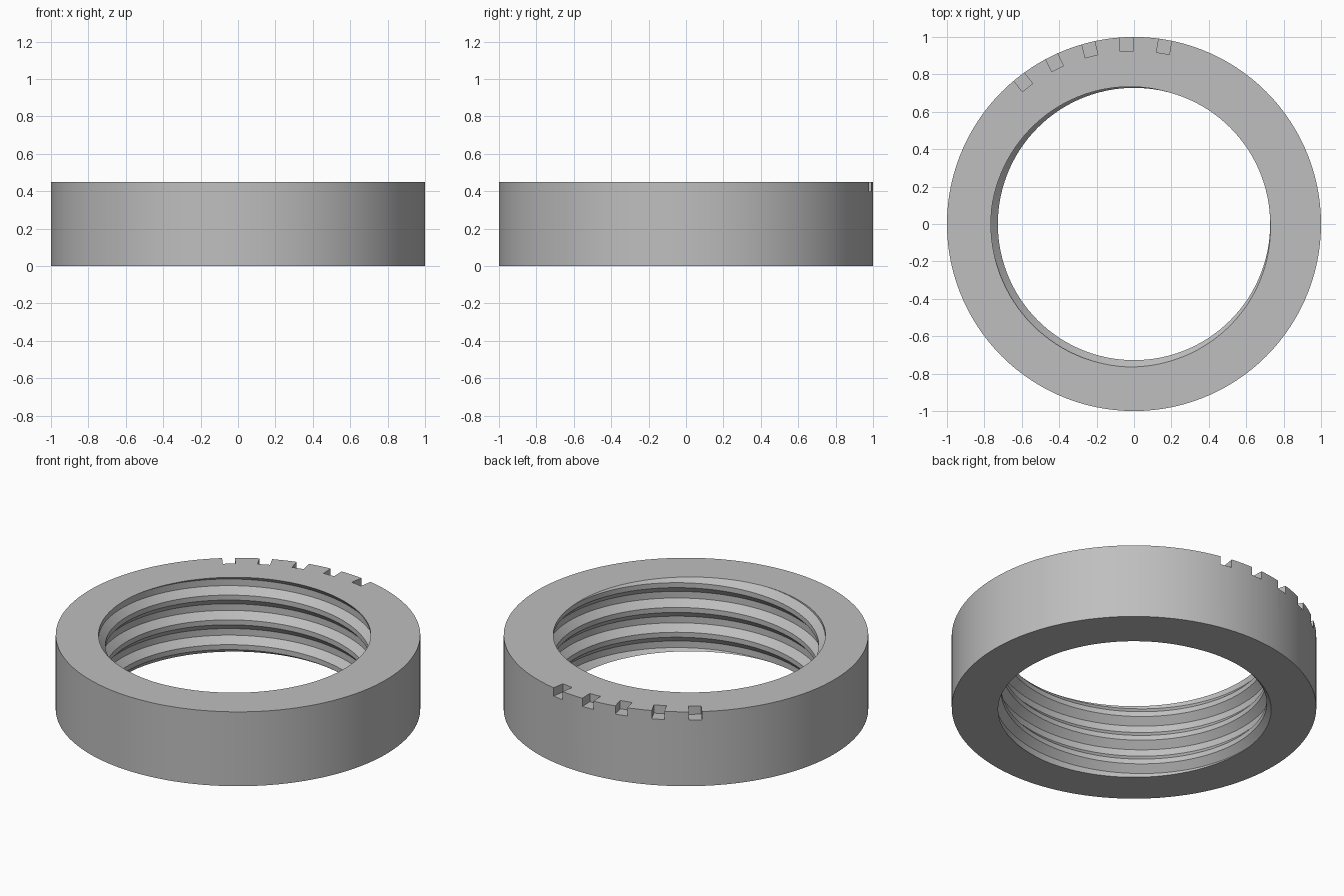
import bpy, bmesh, math

if "Cube" in bpy.data.objects:
    bpy.data.objects.remove(bpy.data.objects["Cube"])

R_OUT, R_ROOT, R_CREST = 1.0, 0.765, 0.728   # outer wall, thread root, thread crest
HEIGHT, PITCH, SEG = 0.45, 0.15, 120
NOTCH_ANGLES = [80.4, 92.4, 104.2, 116.2, 128.0]

# One pitch of the thread: (height offset from crest centre, radius)
PROFILE = [(-0.055, R_ROOT), (-0.015, R_CREST), (0.015, R_CREST), (0.055, R_ROOT)]
START = HEIGHT - PITCH * 40 / 360            # crest meets the top at 40 degrees


def thread_radius(z, base):
    d = abs((z - base + PITCH / 2) % PITCH - PITCH / 2)
    t = min(max((d - 0.015) / 0.04, 0), 1)
    return R_CREST + (R_ROOT - R_CREST) * t


gray = bpy.data.materials.new("light gray")
gray.diffuse_color = (0.52, 0.52, 0.52, 1)
gray.use_nodes = True
gray.node_tree.nodes["Principled BSDF"].inputs["Base Color"].default_value = gray.diffuse_color

# Ring body with a helical thread inside
bm = bmesh.new()
columns = []
for i in range(SEG + 1):
    a = 2 * math.pi * i / SEG
    base = START + PITCH * i / SEG
    c, s = math.cos(a), math.sin(a)
    points = [(R_OUT, HEIGHT), (R_OUT, 0.0)]
    for k in range(-6, 4):
        for dz, r in PROFILE:
            z = base + k * PITCH + dz
            zc = min(max(z, 0.0), HEIGHT)
            points.append((r if z == zc else thread_radius(zc, base), zc))
    columns.append([bm.verts.new((r * c, r * s, z)) for r, z in points])
for a, b in zip(columns, columns[1:]):
    n = len(a)
    for j in range(n):
        k = (j + 1) % n
        # skip rows flattened onto the top or bottom rim
        same = all((col[j].co - col[k].co).length < 1e-6 for col in (a, b))
        if not same:
            bm.faces.new((a[j], a[k], b[k], b[j]))
bmesh.ops.remove_doubles(bm, verts=bm.verts, dist=1e-5)
bmesh.ops.delete(bm, geom=[v for v in bm.verts if not v.link_faces], context='VERTS')
bmesh.ops.recalc_face_normals(bm, faces=bm.faces)
mesh = bpy.data.meshes.new("threaded_ring")
bm.to_mesh(mesh)
bm.free()
ring = bpy.data.objects.new("threaded_ring", mesh)
bpy.context.collection.objects.link(ring)
mesh.materials.append(gray)

# Index notches around the upper outer rim
bm = bmesh.new()
for deg in NOTCH_ANGLES:
    a = math.radians(deg)
    verts = bmesh.ops.create_cube(bm, size=1)["verts"]
    for v in verts:
        r, w, z = 1.0 + v.co.x * 0.15, v.co.y * 0.07, 0.45 + v.co.z * 0.1
        v.co = (r * math.cos(a) - w * math.sin(a), r * math.sin(a) + w * math.cos(a), z)
cut_mesh = bpy.data.meshes.new("notch_cutter")
bm.to_mesh(cut_mesh)
bm.free()
cut_mesh.materials.append(gray)
cutter = bpy.data.objects.new("notch_cutter", cut_mesh)
bpy.context.collection.objects.link(cutter)
cutter.hide_render = True

bpy.context.view_layer.objects.active = ring
ring.select_set(True)
mod = ring.modifiers.new("notches", 'BOOLEAN')
mod.operation, mod.solver, mod.object = 'DIFFERENCE', 'EXACT', cutter
bpy.ops.object.modifier_apply(modifier=mod.name)
bpy.data.objects.remove(cutter)
bpy.ops.object.shade_smooth_by_angle(angle=math.radians(30))
